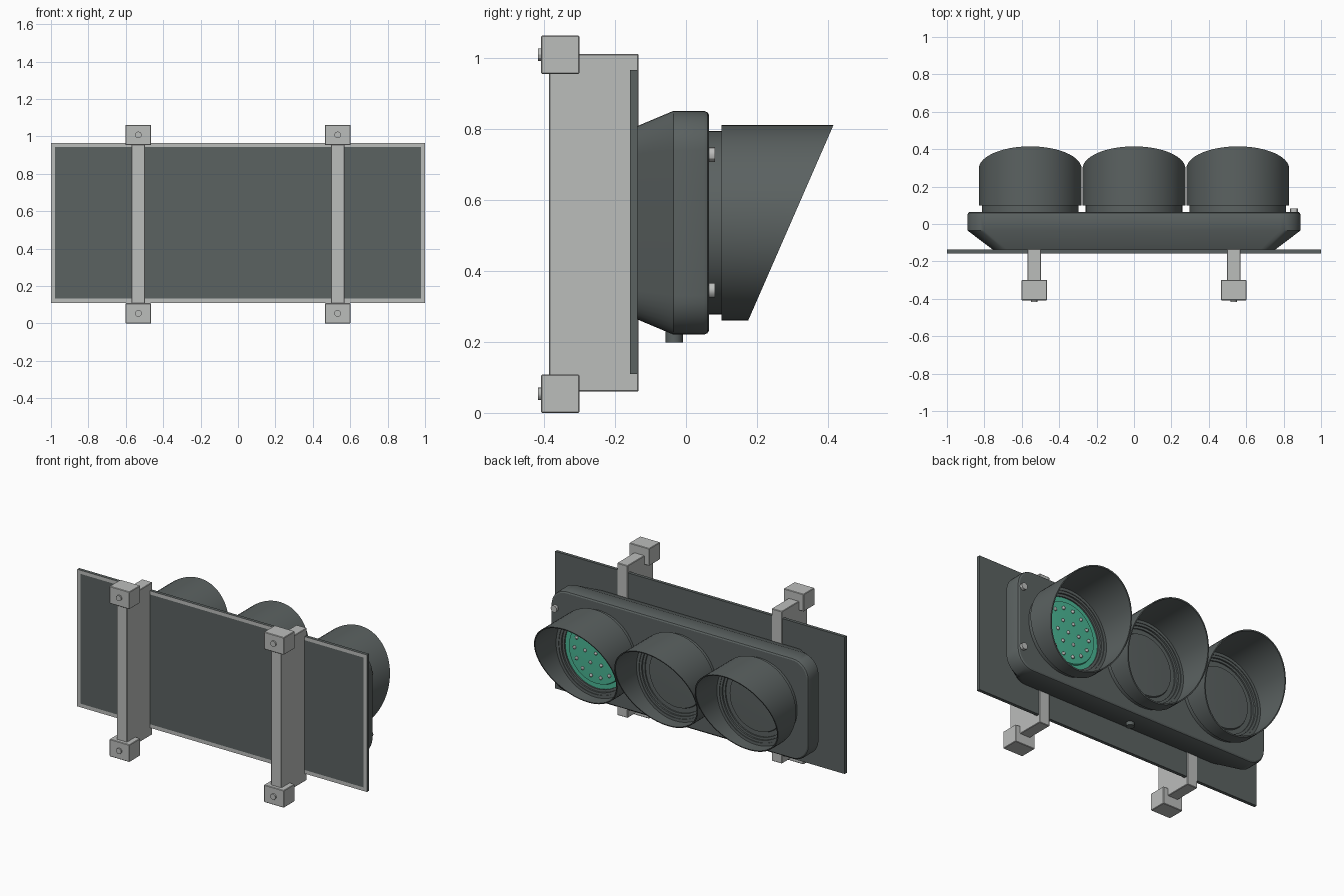
import bpy, bmesh, math
from mathutils import Matrix, Vector

cube = bpy.data.objects.get("Cube")
if cube:
    bpy.data.objects.remove(cube, do_unlink=True)


def material(name, rgb):
    m = bpy.data.materials.new(name)
    m.use_nodes = True
    m.diffuse_color = (*rgb, 1)
    bsdf = m.node_tree.nodes["Principled BSDF"]
    bsdf.inputs["Base Color"].default_value = (*rgb, 1)
    bsdf.inputs["Roughness"].default_value = 0.6
    return m


DARK = material("dark grey", (0.105, 0.122, 0.12))
LIGHT = material("light grey metal", (0.5, 0.51, 0.5))
GREEN = material("green lens", (0.07, 0.47, 0.3))
MID_Z = 0.535


def finish(bm, name, *mats, smooth=True):
    bmesh.ops.recalc_face_normals(bm, faces=bm.faces)
    mesh = bpy.data.meshes.new(name)
    bm.to_mesh(mesh)
    bm.free()
    for m in mats:
        mesh.materials.append(m)
    ob = bpy.data.objects.new(name, mesh)
    bpy.context.collection.objects.link(ob)
    if smooth:
        bpy.ops.object.select_all(action="DESELECT")
        ob.select_set(True)
        bpy.context.view_layer.objects.active = ob
        bpy.ops.object.shade_smooth_by_angle(angle=math.radians(30))
    return ob


def box(name, mat, lo, hi, bevel=0.0):
    bm = bmesh.new()
    lo, hi = Vector(lo), Vector(hi)
    size = hi - lo
    bmesh.ops.create_cube(bm, size=1, matrix=Matrix.Translation((lo + hi) / 2) @ Matrix.Diagonal((*size, 1)))
    if bevel:
        bmesh.ops.bevel(bm, geom=bm.edges[:], offset=bevel, segments=1, affect="EDGES")
    return finish(bm, name, mat, smooth=False)


def loft(name, mat, loops, caps=(True, True)):
    """Skin a list of point loops of equal length."""
    bm = bmesh.new()
    rings = [[bm.verts.new(p) for p in loop] for loop in loops]
    n = len(rings[0])
    for a, b in zip(rings, rings[1:]):
        for i in range(n):
            j = (i + 1) % n
            bm.faces.new((a[i], a[j], b[j], b[i]))
    if caps[0]:
        bm.faces.new(rings[0])
    if caps[1]:
        bm.faces.new(rings[-1])
    return finish(bm, name, mat)


def circle(x, z, r, y, n=64):
    """Ring facing along y; y may be a number or a function of height."""
    pts = []
    for i in range(n):
        a = math.tau * i / n
        h = z + r * math.sin(a)
        pts.append((x + r * math.cos(a), y(h) if callable(y) else y, h))
    return pts


def rounded_rect(hw, hh, r, y, steps=8):
    pts = []
    for q, (sx, sz) in enumerate(((1, 1), (-1, 1), (-1, -1), (1, -1))):
        for k in range(steps + 1):
            a = (q + k / steps) * math.pi / 2
            pts.append((sx * (hw - r) + r * math.cos(a), y, MID_Z + sz * (hh - r) + r * math.sin(a)))
    return pts


def bolt(name, x, z, y0, y1, r):
    loft(name, LIGHT, [circle(x, z, r, y0, 12), circle(x, z, r, y1, 12)])


# Back plate with a light border on its front face
bm = bmesh.new()
bmesh.ops.create_cube(bm, size=1, matrix=Matrix.Translation((0, -0.147, 0.5375)) @ Matrix.Diagonal((2, 0.02, 0.855, 1)))
front = [f for f in bm.faces if f.normal.y < -0.9]
border = bmesh.ops.inset_region(bm, faces=front, thickness=0.032)["faces"]
for f in border:
    f.material_index = 1
finish(bm, "back_plate", DARK, LIGHT, smooth=False)

# Mounting brackets with clamp blocks and bolts
for side, sx in (("left", 1), ("right", -1)):
    cx = 0.533 * sx
    box(side + "_bracket", LIGHT, (cx - 0.036, -0.385, 0.06), (cx + 0.036, -0.133, 1.01), 0.003)
    for end, z in (("lower", 0.054), ("upper", 1.008)):
        box(f"{side}_{end}_clamp", LIGHT, (cx - 0.069, -0.408, z - 0.054), (cx + 0.069, -0.3, z + 0.054), 0.003)
        bolt(f"{side}_{end}_clamp_bolt", cx, z, -0.417, -0.4, 0.018)

# Housing: tapered back, straight sides, softened front edge
loft("housing", DARK, [
    rounded_rect(0.755, 0.272, 0.08, -0.137),
    rounded_rect(0.89, 0.315, 0.11, -0.035),
    rounded_rect(0.89, 0.315, 0.11, 0.05),
    rounded_rect(0.886, 0.311, 0.106, 0.06),
    rounded_rect(0.878, 0.303, 0.098, 0.065),
])

# Drain plug underneath, bolts on the left end
bm = bmesh.new()
bmesh.ops.create_cone(bm, cap_ends=True, segments=16, radius1=0.024, radius2=0.024, depth=0.04,
                      matrix=Matrix.Translation((0, -0.033, 0.218)))
finish(bm, "drain_plug", DARK)
for name, z in (("lower", 0.345), ("upper", 0.727)):
    bolt(name + "_housing_bolt", 0.856, z, 0.06, 0.082, 0.021)


def visor_tip(h):
    return 0.295 + (h - MID_Z) * 0.24 / 0.55


# Three lamps: collar, visor and lens
for name, cx, lens in (("left", 0.555, GREEN), ("middle", 0, DARK), ("right", -0.555, DARK)):
    def ring(r, y):
        return circle(cx, MID_Z, r, y)

    loft(name + "_collar", DARK, [ring(0.258, 0.06), ring(0.258, 0.102), ring(0.235, 0.102),
                                  ring(0.235, 0.092), ring(0.22, 0.092), ring(0.22, 0.07)], (False, False))
    loft(name + "_visor", DARK, [ring(0.25, 0.1), ring(0.275, 0.1), ring(0.275, visor_tip),
                                 ring(0.268, visor_tip), ring(0.268, 0.106), ring(0.25, 0.106),
                                 ring(0.25, 0.1)], (False, False))
    loft(name + "_lens", lens, [ring(0.22, 0.075), ring(0.22, 0.084), ring(0.192, 0.084),
                                ring(0.188, 0.093), ring(0.12, 0.095), ring(0.05, 0.096)], (False, True))

# Light points on the lit lens
bm = bmesh.new()
for count, radius in ((1, 0), (6, 0.075), (14, 0.148)):
    for i in range(count):
        a = math.tau * i / count
        pos = (0.555 + radius * math.cos(a), 0.095, MID_Z + radius * math.sin(a))
        bmesh.ops.create_uvsphere(bm, u_segments=10, v_segments=6, radius=0.011, matrix=Matrix.Translation(pos))
finish(bm, "lens_light_points", LIGHT)
